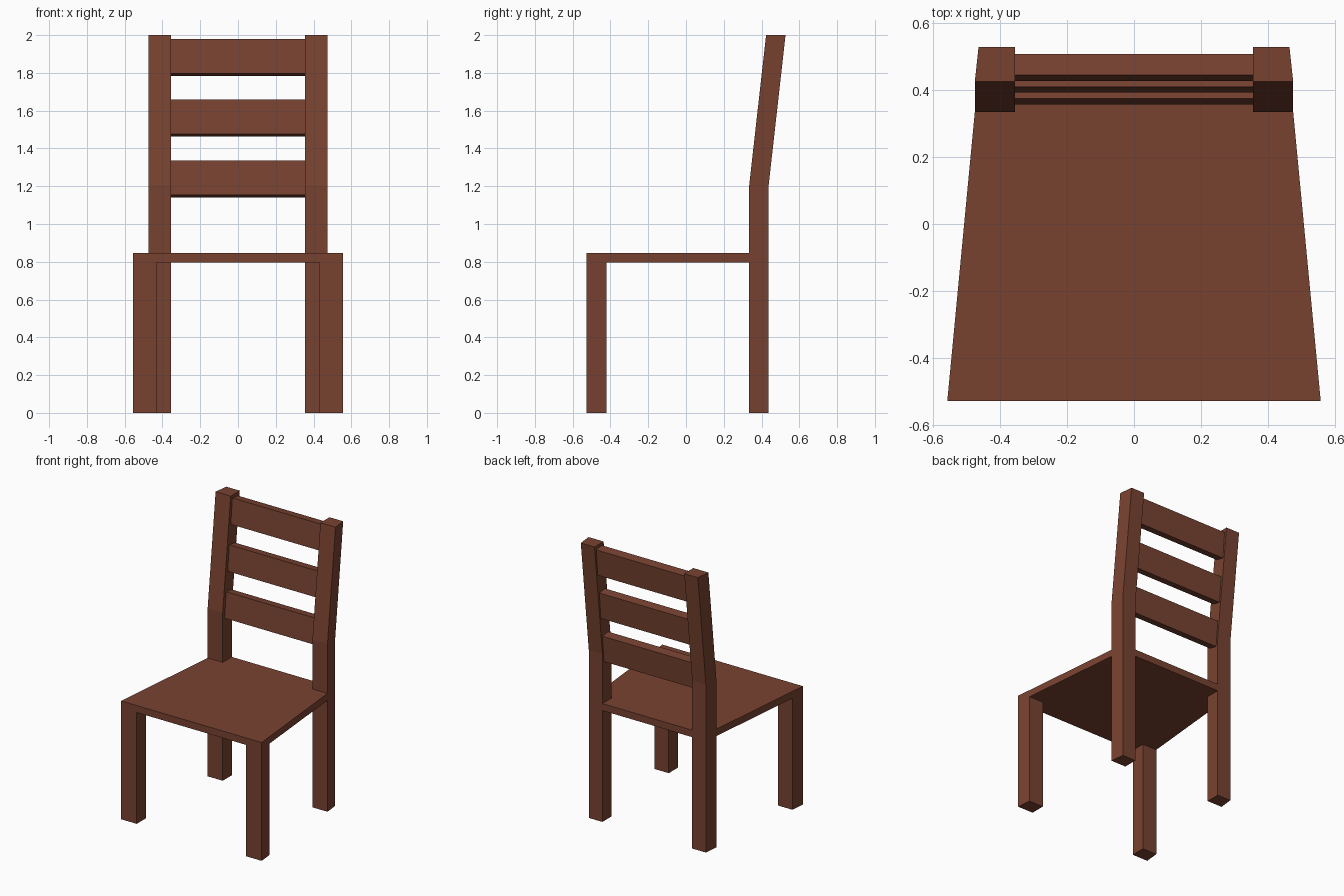
import bpy, bmesh

if "Cube" in bpy.data.objects:
    bpy.data.objects.remove(bpy.data.objects["Cube"])

wood = bpy.data.materials.new("brown_wood")
wood.diffuse_color = (0.19, 0.055, 0.03, 1)
wood.use_nodes = True
wood.node_tree.nodes["Principled BSDF"].inputs["Base Color"].default_value = wood.diffuse_color


def loft(name, rings):
    """Solid through a stack of equal-length rings of 3D points."""
    bm = bmesh.new()
    loops = [[bm.verts.new(p) for p in ring] for ring in rings]
    n = len(loops[0])
    for a, b in zip(loops, loops[1:]):
        for i in range(n):
            j = (i + 1) % n
            bm.faces.new((a[i], a[j], b[j], b[i]))
    bm.faces.new(loops[0][::-1])
    bm.faces.new(loops[-1])
    bmesh.ops.recalc_face_normals(bm, faces=bm.faces)
    mesh = bpy.data.meshes.new(name)
    bm.to_mesh(mesh)
    bm.free()
    mesh.materials.append(wood)
    obj = bpy.data.objects.new(name, mesh)
    bpy.context.collection.objects.link(obj)
    return obj


SEAT_Z, SEAT_TOP = 0.796, 0.846
FRONT, POST_F, POST_B = -0.527, 0.334, 0.437
INNER = 0.355

# Seat: tapered board with a tongue running back between the posts
half = [(0.556, FRONT), (0.474, POST_F), (INNER, POST_F), (INNER, POST_B)]
outline = half + [(-x, y) for x, y in reversed(half)]
loft("seat", [[(x, y, z) for x, y in outline] for z in (SEAT_Z, SEAT_TOP)])

for side, s in (("left", -1), ("right", 1)):
    # Front leg: outer face follows the seat taper
    leg = [(0.432, FRONT), (0.556, FRONT), (0.546, -0.422), (0.432, -0.422)]
    loft("front_leg_" + side, [[(s * x, y, z) for x, y in leg] for z in (0, SEAT_Z)])

    # Back post: straight leg that leans backward above the bend
    post = [(INNER, POST_F), (0.474, POST_F), (0.463, POST_B), (INNER, POST_B)]
    loft("back_post_" + side,
         [[(s * x, y + dy, z) for x, y in post]
          for z, dy in ((0, 0), (1.2, 0), (2.0, 0.09))])

# Back slats: three leaning boards between the posts
for i in range(3):
    dy, dz = 0.035 * i, 0.322 * i
    section = [(0.356, 1.154), (0.420, 1.140), (0.437, 1.328), (0.373, 1.336)]
    loft(f"back_slat_{i + 1}",
         [[(x, y + dy, z + dz) for y, z in section] for x in (-INNER, INNER)])
